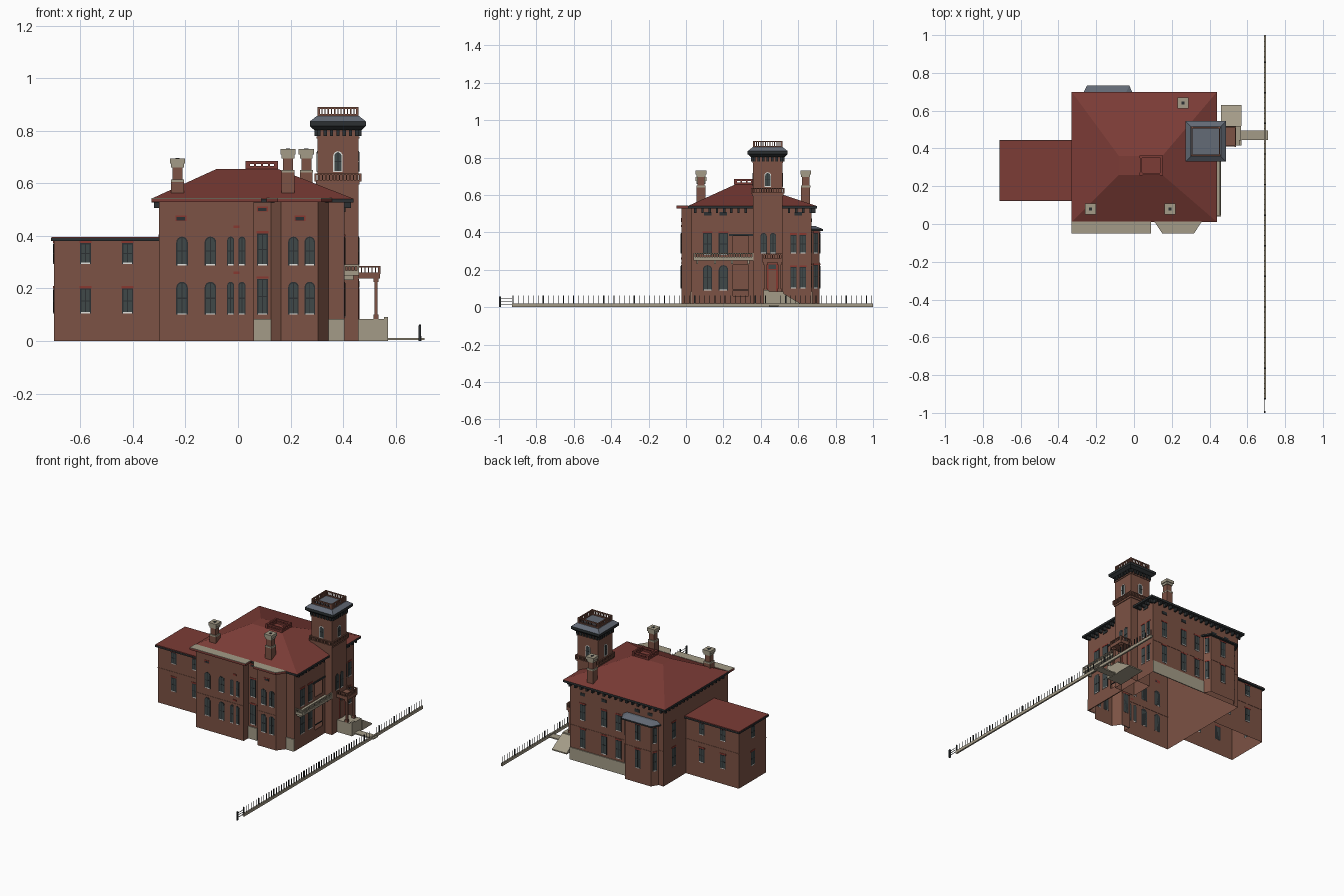
import bpy
import bmesh
from math import cos, sin, pi, radians, degrees, hypot, atan2
from mathutils import Matrix

default_cube = bpy.data.objects.get("Cube")
if default_cube:
    bpy.data.objects.remove(default_cube, do_unlink=True)


def material(name, red, green, blue):
    mat = bpy.data.materials.new(name)
    mat.use_nodes = True
    colour = (red, green, blue, 1)
    mat.diffuse_color = colour
    mat.node_tree.nodes["Principled BSDF"].inputs["Base Color"].default_value = colour
    return mat


brick = material("brown brick", .2, .085, .058)
roof_red = material("roof red", .2, .045, .037)
stone = material("pale stone", .37, .33, .245)
slate = material("blue slate", .125, .145, .18)
charcoal = material("charcoal trim", .025, .03, .032)
glass = material("window glass", .05, .065, .066)
lintel_red = material("lintel red", .25, .04, .03)
white = material("white sill", .75, .75, .72)


def finish(name, mesh_data, *materials):
    bmesh.ops.recalc_face_normals(mesh_data, faces=mesh_data.faces)
    mesh = bpy.data.meshes.new(name)
    mesh_data.to_mesh(mesh)
    mesh_data.free()
    for mat in materials:
        mesh.materials.append(mat)
    obj = bpy.data.objects.new(name, mesh)
    bpy.context.collection.objects.link(obj)
    return obj


def add_loft(mesh_data, bottom, top, index=0):
    """Joins two matching outlines of 3D points into a closed solid."""
    low = [mesh_data.verts.new(p) for p in bottom]
    high = [mesh_data.verts.new(p) for p in top]
    faces = [mesh_data.faces.new(low), mesh_data.faces.new(high)]
    count = len(low)
    for i in range(count):
        j = (i + 1) % count
        faces.append(mesh_data.faces.new((low[i], low[j], high[j], high[i])))
    for face in faces:
        face.material_index = index


def rectangle(x0, x1, y0, y1, z):
    return [(x0, y0, z), (x1, y0, z), (x1, y1, z), (x0, y1, z)]


def boxes(name, mat, *extents):
    mesh_data = bmesh.new()
    for x0, x1, y0, y1, z0, z1 in extents:
        add_loft(mesh_data, rectangle(x0, x1, y0, y1, z0), rectangle(x0, x1, y0, y1, z1))
    return finish(name, mesh_data, mat)


def walls(name, outline, top):
    """Hollow wall shell without floor, following an open path."""
    mesh_data = bmesh.new()
    pairs = [[mesh_data.verts.new((x, y, z)) for z in (0, top)] for x, y in outline]
    for (a, b), (c, d) in zip(pairs, pairs[1:]):
        mesh_data.faces.new((a, c, d, b))
    finish(name, mesh_data, brick)


def prism(name, mat, outline, z0, z1):
    mesh_data = bmesh.new()
    add_loft(mesh_data, [(x, y, z0) for x, y in outline], [(x, y, z1) for x, y in outline])
    return finish(name, mesh_data, mat)


def frustum(name, mat, lower, z0, upper, z1):
    mesh_data = bmesh.new()
    add_loft(mesh_data, rectangle(*lower, z0), rectangle(*upper, z1))
    return finish(name, mesh_data, mat)


def square(x, y, half):
    return (x - half, x + half, y - half, y + half)


def window(name, x, y, facing, z0, z1, width=.042, arched=False, frame=charcoal):
    """Thin window plates; facing is degrees turned from the front."""
    mesh_data = bmesh.new()
    half = width / 2

    def plate(half_width, low, high, depth, index, round_top=False):
        outline = [(-half_width, low), (half_width, low)]
        if round_top:
            spring = high - half_width
            outline += [(half_width * cos(pi * k / 8), spring + half_width * sin(pi * k / 8)) for k in range(9)]
        else:
            outline += [(half_width, high), (-half_width, high)]
        add_loft(mesh_data, [(u, .001, v) for u, v in outline], [(u, -depth, v) for u, v in outline], index)

    plate(half, z0, z1, .0015, 0, arched)
    plate(half * .76, z0 + .005, z1 - .005, .0025, 1, arched)
    plate(.0015, z0, z1 - .004, .0035, 4)
    middle = (z0 + z1) / 2
    plate(half * .76, middle - .002, middle + .002, .0035, 4)
    if not arched:
        plate(half * 1.1, z1, z1 + .009, .003, 2)
    plate(half * .8, z0, z0 + .005, .004, 3)
    obj = finish(name, mesh_data, frame, glass, lintel_red, white, charcoal)
    obj.matrix_world = Matrix.Translation((x, y, 0)) @ Matrix.Rotation(radians(facing), 4, "Z")


def balustrade(name, mat, corners, z0, z1, step=.013, rail=.006):
    """Base, handrail and balusters along straight runs."""
    parts = []
    for (xa, ya), (xb, yb) in zip(corners, corners[1:]):
        for low, high in ((z0, z0 + rail), (z1 - rail, z1)):
            parts.append((min(xa, xb) - rail / 2, max(xa, xb) + rail / 2,
                          min(ya, yb) - rail / 2, max(ya, yb) + rail / 2, low, high))
        count = max(1, round(hypot(xb - xa, yb - ya) / step))
        for i in range(count + 1):
            x, y = xa + (xb - xa) * i / count, ya + (yb - ya) * i / count
            size = rail / 3 if 0 < i < count else rail * .7
            parts.append((*square(x, y, size), z0, z1))
    boxes(name, mat, *parts)


def loop(x0, x1, y0, y1):
    return [(x0, y0), (x1, y0), (x1, y1), (x0, y1), (x0, y0)]


# Main shell with both front bays, rear bay and wing
LOWER, UPPER = (.1, .225), (.288, .397)
FRONT, BAY, BACK, EAST, WEST = .03, -.025, .67, .405, -.3
angled_bay = [(.125, FRONT), (.163, BAY), (.304, BAY), (.345, FRONT)]
rear_bay = [(-.262, BACK), (-.235, .715), (-.04, .715), (-.013, BACK)]
walls("main_walls", [(EAST, .36), (EAST, BACK), (WEST, BACK), (WEST, BAY), (.06, BAY), (.06, FRONT),
                     *angled_bay, (EAST, FRONT)], .53)
walls("rear_bay", rear_bay, .415)
walls("wing_walls", [(WEST, .135), (-.7, .135), (-.7, .43), (WEST, .43)], .385)

# Side wall with an open arcade bay on each storey
INNER = EAST - .006
boxes("arcade_wall", brick, (INNER, EAST, FRONT, .25, 0, .53), (INNER, EAST, .335, .36, 0, .53),
      (INNER, EAST, .25, .335, 0, .06), (INNER, EAST, .25, .335, .225, .285), (INNER, EAST, .25, .335, .385, .53))
boxes("arcade_beam", charcoal, (EAST, EAST + .004, .23, .36, .38, .392))
boxes("arcade_rail", charcoal, (INNER, EAST, .25, .335, .09, .095))

boxes("stone_base", stone, (.06, .125, FRONT - .006, FRONT, 0, .083), (.345, EAST, FRONT - .006, FRONT, 0, .083),
      (-.013, EAST, BACK, BACK + .006, 0, .083))
boxes("string_course", brick, *[(x0, x1, y - .002, y + .002, .235, .239) for x0, x1, y in (
    (WEST, .06, BAY), (.163, .304, BAY), (.06, .125, FRONT), (-.7, WEST, .135),
    (-.7, WEST, .43), (WEST, EAST, BACK), (-.235, -.04, .715))])

# Roofs and eaves
ROOF = (-.33, .44, .01, .7)
boxes("main_eaves", charcoal, (*ROOF, .527, .541))
frustum("main_roof", roof_red, ROOF, .541, (-.08, .15, .26, .36), .655)
square_eave = [(-.33, .012), (-.33, -.05), (.09, -.05), (.09, .012)]
angled_eave = [(.108, .012), (.15, -.05), (.318, -.05), (.358, .012)]
for label, outline in (("square", square_eave), ("angled", angled_eave)):
    prism(label + "_bay_eaves", roof_red, outline, .528, .541)
    prism(label + "_bay_roof", stone, outline, .541, .544)
boxes("wing_eaves", charcoal, (-.712, WEST, .122, .445, .38, .391))
boxes("wing_roof", roof_red, (-.71, WEST, .124, .443, .391, .396))
eave_outline = [(-.28, BACK), (-.25, .732), (-.025, .732), (.005, BACK)]
prism("rear_bay_eaves", charcoal, eave_outline, .408, .418)
mesh_data = bmesh.new()
add_loft(mesh_data, [(x, y, .418) for x, y in eave_outline],
         [(-.25, BACK, .435), (-.23, .69, .435), (-.045, .69, .435), (-.025, BACK, .435)])
finish("rear_bay_roof", mesh_data, slate)

# Eave brackets
brackets = []
for i in range(17):
    x, y = WEST + .01 + i * .043, FRONT + .02 + i * .0385
    brackets.append((x - .006, x + .006, BACK, BACK + .022, .505, .528))
    brackets.append((WEST - .02, WEST, y - .006, y + .006, .505, .528))
    if not .35 < y < .53:
        brackets.append((EAST, EAST + .024, y - .006, y + .006, .505, .528))
boxes("eave_brackets", charcoal, *brackets)

# Heavy pierced cresting on the ridge deck
balustrade("roof_cresting", roof_red, loop(.037, .145, .264, .356), .655, .685, .027, .011)

# Chimneys
for name, x, y, top in (("left", -.23, .08, .695), ("right", .19, .08, .73), ("rear", .26, .64, .73)):
    boxes(name + "_chimney_stack", brick, (*square(x, y, .019), .54, top - .02),
          (*square(x, y, .024), .54, top - .085))
    boxes(name + "_chimney_cap", stone, (*square(x, y, .029), top - .02, top),
          (*square(x, y, .024), top - .035, top - .02), (*square(x, y, .025), top - .09, top - .08))
    boxes(name + "_chimney_flue", charcoal, (*square(x, y, .008), top, top + .002))

# Tower
TX, TY = .38, .437
walls("tower_shaft", loop(*square(TX, TY, .078)), .81)
boxes("tower_belt", brick, (*square(TX, TY, .083), .595, .607), (*square(TX, TY, .082), .77, .778))
balustrade("tower_belt_balustrade", brick, loop(*square(TX, TY, .085)), .607, .638)
frustum("tower_cornice", charcoal, square(TX, TY, .09), .802, square(TX, TY, .107), .818)
boxes("tower_eaves", charcoal, (*square(TX, TY, .107), .818, .835))
frustum("tower_roof", slate, square(TX, TY, .107), .835, square(TX, TY, .08), .856)
balustrade("tower_roof_balustrade", brick, loop(*square(TX, TY, .073)), .856, .89, .012, .007)
corbels = []
for i in range(7):
    s = -.072 + i * .024
    for side in (-1, 1):
        corbels.append((*square(TX + s, TY + side * .083, .006), .78, .805))
        corbels.append((*square(TX + side * .083, TY + s, .006), .78, .805))
boxes("tower_corbels", charcoal, *corbels)
for i in range(4):
    turn = radians(i * 90)
    window("tower_top_window", TX + .078 * sin(turn), TY - .078 * cos(turn), i * 90, .642, .722, .036, True, white)

# Windows on both storeys
for z0, z1 in (LOWER, UPPER):
    for x in (-.213, -.105):
        window("square_bay_window", x, BAY, 0, z0, z1, .044, True)
    for x in (-.028, .015):
        window("paired_window", x, BAY, 0, z0, z1, .026, True)
    for x in (.211, .273):
        window("angled_bay_window", x, BAY, 0, z0, z1, .04, True)
    window("recess_window", .093, FRONT, 0, z0, z1 + .012)
    for y in (.115, .2):
        window("east_window", EAST, y, 90, z0 - .01, z1, .05, z0 < .2)
    for y in (.575, .625):
        window("east_rear_window", EAST, y, 90, z0, z1 - .01, .034)
    for x in (.31, .15, .04):
        window("rear_window", x, BACK, 180, z0, z1)
    window("rear_bay_window", -.137, .715, 180, z0, z1, .04)
    window("west_window", WEST, .56, 270, z0, z1)
    for x in (-.58, -.42):
        window("wing_front_window", x, .135, 0, z0 + .005, z1 - .025)
        window("wing_rear_window", x, .43, 180, z0 + .005, z1 - .025)
    window("wing_end_window", -.7, .28, 270, z0 + .005, z1 - .025)
    # Narrow windows on the slanted sides of the rear bay
    (xa, ya), (xb, yb) = rear_bay[:2]
    slant = degrees(atan2(yb - ya, xb - xa))
    for x, facing in (((xa + xb) / 2, 180 + slant), (-.275 - (xa + xb) / 2, 180 - slant)):
        window("slanted_window", x, (ya + yb) / 2, facing, z0, z1, .028)
for y in (.415, .465):
    window("tower_window", TX + .078, y, 90, *UPPER, .034, True)

# Attic vents and red ornaments
for x, y, z in ((-.217, BAY, .465), (.093, FRONT, .5), (.235, BAY, .465)):
    boxes("attic_vent", lintel_red, (x - .021, x + .021, y - .002, y, z - .008, z + .012))
    boxes("attic_vent_opening", charcoal, (x - .016, x + .016, y - .003, y, z - .006, z + .006))
for x in (.31, .15, -.1, -.2):
    boxes("rear_attic_vent", charcoal, (x - .018, x + .018, BACK, BACK + .003, .455, .475))
for y in (.115, .2, .6):
    boxes("east_attic_vent", charcoal, (EAST, EAST + .003, y - .02, y + .02, .49, .51))
for z in (.255, .43):
    boxes("red_ornament", lintel_red, (-.018, .006, BAY - .003, BAY, z, z + .01))

# Side balcony with brackets
boxes("balcony_slab", stone, (EAST, .46, .04, .36, .25, .262))
balustrade("balcony_railing", stone, [(EAST, .043), (.456, .043), (.456, .356)], .262, .29)
boxes("balcony_brackets", stone, *[(EAST, .44, y - .005, y + .005, .232, .25) for y in (.06, .155, .245, .335)])

# Entrance porch, door and steps
boxes("porch_base", stone, (.455, .567, .415, .52, 0, .083), (.555, .57, .415, .445, 0, .092))
mesh_data = bmesh.new()
add_loft(mesh_data, rectangle(.46, .57, .52, .63, 0),
         [(.46, .52, .075), (.57, .52, .075), (.57, .63, .008), (.46, .63, .008)])
finish("porch_ramp", mesh_data, stone)
boxes("porch_roof", brick, (.455, .54, .41, .515, .238, .255))
balustrade("porch_railing", brick, [(.456, .413), (.537, .413), (.537, .512), (.456, .512)], .255, .286)
for y in (.425, .5):
    boxes("porch_column", brick, (*square(.525, y, .006), .083, .238),
          (*square(.525, y, .01), .083, .1), (*square(.525, y, .01), .225, .238))
boxes("door_frame", lintel_red, (.455, .46, .432, .492, .083, .235))
boxes("front_door", brick, (.455, .463, .442, .482, .083, .2))
boxes("door_fanlight", glass, (.455, .463, .442, .482, .204, .228))
boxes("garden_path", stone, (.567, .71, .445, .495, .003, .011))

# Street fence with a gate gap and a separate end gate
boxes("fence_kerb", stone, (.687, .698, -.93, 1, 0, .019))
pickets = []
for i in range(72):
    y = -.925 + i * .027
    if not .44 < y < .5:
        pickets.append((*square(.692, y, .0015 if i % 6 else .0035), .015, .062))
boxes("fence_pickets", charcoal, *pickets)
boxes("end_gate", charcoal, *[(.691, .693, -.995, -.93, z, z + .003) for z in (.015, .03, .045)],
      (*square(.692, -.995, .005), 0, .058))
